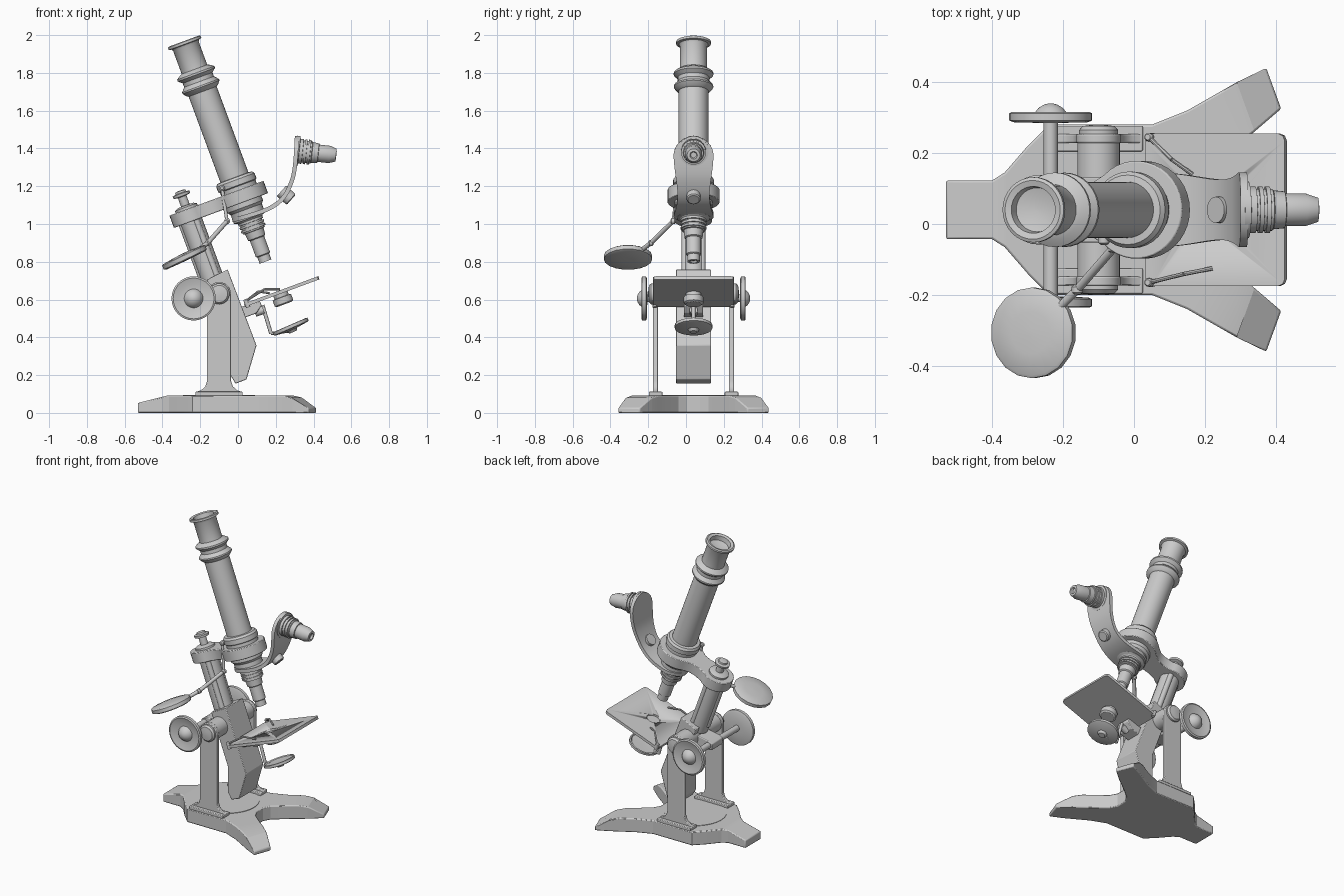
import bpy, bmesh, math
from mathutils import Matrix, Vector

if "Cube" in bpy.data.objects:
    bpy.data.objects.remove(bpy.data.objects["Cube"])

V = Vector
W = Matrix.Translation((0, 0.04, 0))                       # upright parts
T = Matrix.Translation((-0.10, 0.04, 0.63)) @ Matrix.Rotation(math.radians(-20.3), 4, 'Y')  # tilted parts


def finish(name, bm, mat=W, angle=32):
    bmesh.ops.remove_doubles(bm, verts=bm.verts, dist=1e-5)
    bmesh.ops.recalc_face_normals(bm, faces=bm.faces)
    me = bpy.data.meshes.new(name)
    bm.to_mesh(me)
    bm.free()
    me.transform(mat)
    for p in me.polygons:
        p.use_smooth = True
    me.set_sharp_from_angle(angle=math.radians(angle))
    ob = bpy.data.objects.new(name, me)
    bpy.context.collection.objects.link(ob)
    return ob


def lathe(name, prof, mat=T, at=(0, 0, 0), axis=(0, 0, 1), seg=32):
    """Revolve (radius, height) points around an axis."""
    bm = bmesh.new()
    m = Matrix.Translation(at) @ V(axis).to_track_quat('Z', 'Y').to_matrix().to_4x4()
    rings = []
    for r, h in prof:
        rings.append([bm.verts.new(m @ V((r * math.cos(2 * math.pi * i / seg), r * math.sin(2 * math.pi * i / seg), h)))
                      for i in range(seg)])
    for a, b in zip(rings, rings[1:]):
        for i in range(seg):
            bm.faces.new((a[i], a[(i + 1) % seg], b[(i + 1) % seg], b[i]))
    bm.faces.new(rings[0][::-1])
    bm.faces.new(rings[-1])
    return finish(name, bm, mat)


def rod(name, a, b, r, mat=W, seg=12):
    d = V(b) - V(a)
    return lathe(name, [(r, 0), (r, d.length)], mat, a, d, seg)


def prism(name, pts, lo, hi, mat=W, plane='xz', bevel=0.004):
    """Extrude an outline along y (plane xz) or z (plane xy)."""
    bm = bmesh.new()
    put = (lambda p, d: (p[0], d, p[1])) if plane == 'xz' else (lambda p, d: (p[0], p[1], d))
    f = bm.faces.new([bm.verts.new(put(p, lo)) for p in pts])
    ext = bmesh.ops.extrude_face_region(bm, geom=[f])
    off = V(put((0, 0), hi - lo))
    for v in ext['geom']:
        if isinstance(v, bmesh.types.BMVert):
            v.co += off
    ob = finish(name, bm, mat)
    if bevel:
        md = ob.modifiers.new('bevel', 'BEVEL')
        md.width, md.segments, md.limit_method = bevel, 2, 'ANGLE'
    return ob


# forked base with sloping toes
half = [(-.53, .083), (-.40, .083), (-.365, .105), (-.30, .18), (-.24, .24), (.05, .24), (.15, .28),
        (.29, .36), (.373, .40), (.415, .285), (.337, .218), (.24, .145), (.16, .08), (.135, .035)]
bm = bmesh.new()
face = bm.faces.new([bm.verts.new((x, y, 0)) for x, y in half + [(x, -y) for x, y in half[::-1]]])
for co, no in [((-.37, 0, 0), (1, 0, 0)), ((-.46, 0, 0), (1, 0, 0))] + \
        [((d * .94, s * d * .34, 0), (.94, s * .34, 0)) for d in (.395, .335) for s in (1, -1)]:
    bmesh.ops.bisect_plane(bm, geom=bm.verts[:] + bm.edges[:] + bm.faces[:], plane_co=co, plane_no=no)
ext = bmesh.ops.extrude_face_region(bm, geom=bm.faces[:])
for v in ext['geom']:
    if isinstance(v, bmesh.types.BMVert):
        x, d = v.co.x, v.co.x * .94 + abs(v.co.y) * .34
        v.co.z = .093 - max(0, -.37 - x) * .25 - max(0, d - .335) * .2 - max(0, d - .395) * .4
base = finish('base', bm, W, 15)
md = base.modifiers.new('bevel', 'BEVEL')
md.width, md.segments, md.limit_method, md.angle_limit = .006, 2, 'ANGLE', math.radians(50)
lathe('base_pad', [(.19, .08), (.19, .096)], W, (-.10, 0, 0))

# pillars, hinge caps and focus wheels on both sides
side = [(.125, .09), (.125, .11), (.095, .12), (.073, .14), (.063, .17), (.063, .63)]
arch = [(.063 * math.cos(a), .63 + .063 * math.sin(a)) for a in [math.pi * i / 12 for i in range(1, 12)]]
pillar = [(-.10 + x, z) for x, z in side + arch + [(-x, z) for x, z in side[::-1]]]
for s, tag in ((1, 'back'), (-1, 'front')):
    prism('pillar_' + tag, pillar, s * .188, s * .214)
    prism('pillar_foot_' + tag, [(-.225, .09), (.025, .09), (.025, .112), (-.225, .112)], s * .165, s * .237)
    lathe('hinge_cap_' + tag, [(.055, .2), (.055, .225), (.045, .236), (.015, .24)], W, (-.10, 0, .63), (0, s, 0))
    lathe('focus_wheel_' + tag, [(.03, .245), (.105, .247), (.117, .252), (.117, .272), (.108, .276), (.075, .266),
          (.05, .264), (.046, .272), (.035, .287), (.018, .297), (.005, .3)], W, (-.235, 0, .606), (0, s, 0))
rod('hinge_barrel', (-.10, -.19, .63), (-.10, .19, .63), .06, W, 32)
rod('focus_shaft', (-.235, -.25, .606), (-.235, .25, .606), .02, W, 20)
prism('shaft_housing', [(-.262, .58), (-.10, .56), (-.10, .66), (-.235, .635), (-.262, .62)], -.06, .06)

# tilting limb and column
prism('limb', [(-.165, .705), (-.055, .76), (.098, .357), (.045, .177), (-.013, .155), (-.04, .20), (-.04, .37)],
      -.092, .092)
lathe('column', [(.06, .05), (.06, .42)], at=(-.005, 0, 0))
for a in (60, 180, 300):
    c, s = math.cos(math.radians(a)), math.sin(math.radians(a))
    rod('column_rib', (-.005 + .052 * c, .052 * s, .1), (-.005 + .052 * c, .052 * s, .42), .018, T)

# arm joining column and tube
def arc(cx, r, a0, a1, n=20):
    return [(cx + r * math.cos(math.radians(a0 + (a1 - a0) * i / n)), r * math.sin(math.radians(a0 + (a1 - a0) * i / n)))
            for i in range(n + 1)]
prism('arm', arc(.29, .138, -135, 135, 28) + [(.15, .072), (.11, .068)] + arc(-.005, .098, 50, 310)
      + [(.11, -.068), (.15, -.072)], .41, .48, T, 'xy')
lathe('fine_focus_knob', [(.062, .47), (.062, .492), (.045, .5), (.024, .502), (.024, .55), (.046, .554), (.048, .568),
      (.03, .572), (.028, .582), (.01, .585)], at=(-.005, 0, 0))

# body tube with eyepiece
lathe('body_tube', [(.10, .47), (.10, .5), (.108, .505), (.108, .535), (.098, .548), (.079, .55), (.079, 1.035),
      (.088, 1.04), (.105, 1.06), (.104, 1.068), (.084, 1.09), (.084, 1.112), (.105, 1.13), (.105, 1.14), (.084, 1.155),
      (.072, 1.16), (.072, 1.29), (.078, 1.3), (.092, 1.303), (.092, 1.316), (.083, 1.32), (.066, 1.315), (.062, 1.285),
      (.035, 1.278), (.004, 1.276)], at=(.29, 0, 0))

# working objective
def threads(r, a, b, n):
    out = []
    for i in range(n):
        h = a + (b - a) * i / n
        k = (b - a) / n
        out += [(r, h), (r, h + .6 * k), (r * .9, h + .65 * k), (r * .9, h + k)]
    return out
lathe('objective', [(.10, .415), (.10, .385), (.088, .37), (.088, .32), (.072, .315)] + threads(.068, .31, .25, 3)
      + [(.052, .248), (.048, .21), (.04, .205), (.04, .115), (.033, .11), (.033, .075), (.02, .075), (.015, .085)],
      at=(.29, 0, 0))

# curved nosepiece strip with rounded ends
path = [V((x, 0, z)) for x, z in ((-.03, 1.02), (.06, 1.045), (.17, 1.085), (.24, 1.14), (.282, 1.22), (.302, 1.31), (.312, 1.465))]
pts = []
for i in range(len(path) - 1):                            # smooth interpolation
    p0, p1, p2, p3 = (path[max(0, min(len(path) - 1, i + k))] for k in (-1, 0, 1, 2))
    for t in [j / 8 for j in range(8)]:
        pts.append(.5 * (2 * p1 + (p2 - p0) * t + (2 * p0 - 5 * p1 + 4 * p2 - p3) * t * t + (3 * p1 - p0 - 3 * p2 + p3) * t ** 3))
pts.append(path[-1])
length = sum((b - a).length for a, b in zip(pts, pts[1:]))
bm, prev, run = bmesh.new(), None, 0
for i, p in enumerate(pts):
    run += (p - pts[i - 1]).length if i else 0
    e = min(run, length - run)
    w = .107 * math.sqrt(max(.02, 1 - max(0, 1 - e / .107) ** 2)) - .022 * max(0, math.sin(math.pi * run / length)) ** 4
    d = (pts[min(i + 1, len(pts) - 1)] - pts[max(i - 1, 0)]).normalized()
    n = V((-d.z, 0, d.x)) * .011
    ring = [bm.verts.new(p + n * a + V((0, w * b, 0))) for a, b in ((1, 1), (1, -1), (-1, -1), (-1, 1))]
    if prev:
        for k in range(4):
            bm.faces.new((prev[k], prev[(k + 1) % 4], ring[(k + 1) % 4], ring[k]))
    if i in (0, len(pts) - 1):
        bm.faces.new(ring)
    prev = ring
finish('nosepiece_strip', bm)
lathe('nosepiece_pivot', [(.037, 0), (.037, .065), (.03, .07)], W, (.23, 0, 1.175), (.75, 0, -.66), 20)
lathe('spare_objective', [(.08, 0), (.08, .018), (.066, .02)] + threads(.066, .025, .085, 3)
      + [(.055, .088), (.052, .12), (.046, .122), (.046, .18), (.034, .215), (.02, .217), (.015, .205)],
      W, (.305, 0, 1.388), (.99, 0, -.11))

# stage with light hole
c = .02
stage = prism('stage', [(.105, -.195), (.125, -.215), (.525 - c, -.215), (.519, -.209), (.525, -.215 + c), (.525, .215 - c),
              (.519, .209), (.525 - c, .215), (.125, .215), (.105, .195)], -.112, -.094, T, 'xy', 0)
cut = lathe('hole_cutter', [(.043, -.106), (.043, 0)], at=(.30, 0, 0))
cut.hide_render = True
cut.hide_viewport = True
md = stage.modifiers.new('hole', 'BOOLEAN')
md.operation, md.object = 'DIFFERENCE', cut
lathe('condenser', [(.04, -.11), (.04, -.13), (.052, -.132), (.052, -.165), (.042, -.172)], at=(.305, 0, 0))
prism('stage_bracket', [(.08, -.105), (.19, -.112), (.19, -.135), (.15, -.165), (.08, -.165)], -.05, .05, T)
for s, end in ((1, (.25, .10)), (-1, (.31, -.165))):
    a = V((.12, s * .205, -.085))
    mid = V((.12 + (end[0] - .12) * .6, s * .205 + (end[1] - s * .205) * .6, -.06))
    lathe('clip_post', [(.012, -.12), (.012, -.08), (.008, -.074)], at=(a.x, a.y, 0), seg=12)
    rod('stage_clip', a, mid, .006, T, 8)
    rod('stage_clip_tip', mid, (end[0], end[1], -.088), .006, T, 8)

# lower mirror on its jointed bar
rod('mirror_bar', (.09, 0, .53), (.135, 0, .545), .022)
rod('mirror_bar_upper', (.13, 0, .57), (.175, 0, .42), .010)
rod('mirror_bar_lower', (.175, 0, .42), (.285, 0, .435), .008)
lathe('lower_mirror', [(.02, -.03), (.03, -.016), (.09, -.01), (.1, -.006), (.1, .01), (.092, .012), (.086, .006), (.01, .003)],
      W, (.28, 0, .455), (-.40, 0, .92), 20)

# large swinging mirror beside the tube
X = Matrix.Identity(4)
lathe('side_mirror', [(.03, -.018), (.115, -.016), (.128, -.01), (.128, .012), (.12, .017), (.06, .022), (.01, .024)],
      X, (-.283, -.307, .822), (-.43, 0, .90), 18)
joints = [(-.21, -.235, .862), (-.16, -.185, .90), (-.058, -.068, 1.015), (-.085, -.045, 1.19), (-.03, .0, 1.215)]
for i, (a, b) in enumerate(zip(joints, joints[1:])):
    rod('side_mirror_link', a, b, .012 if i < 2 else .009, X)
    lathe('link_joint', [(.008, -.014), (.016, -.008), (.016, .008), (.008, .014)], X, b, (0, 1, 0), 12)
